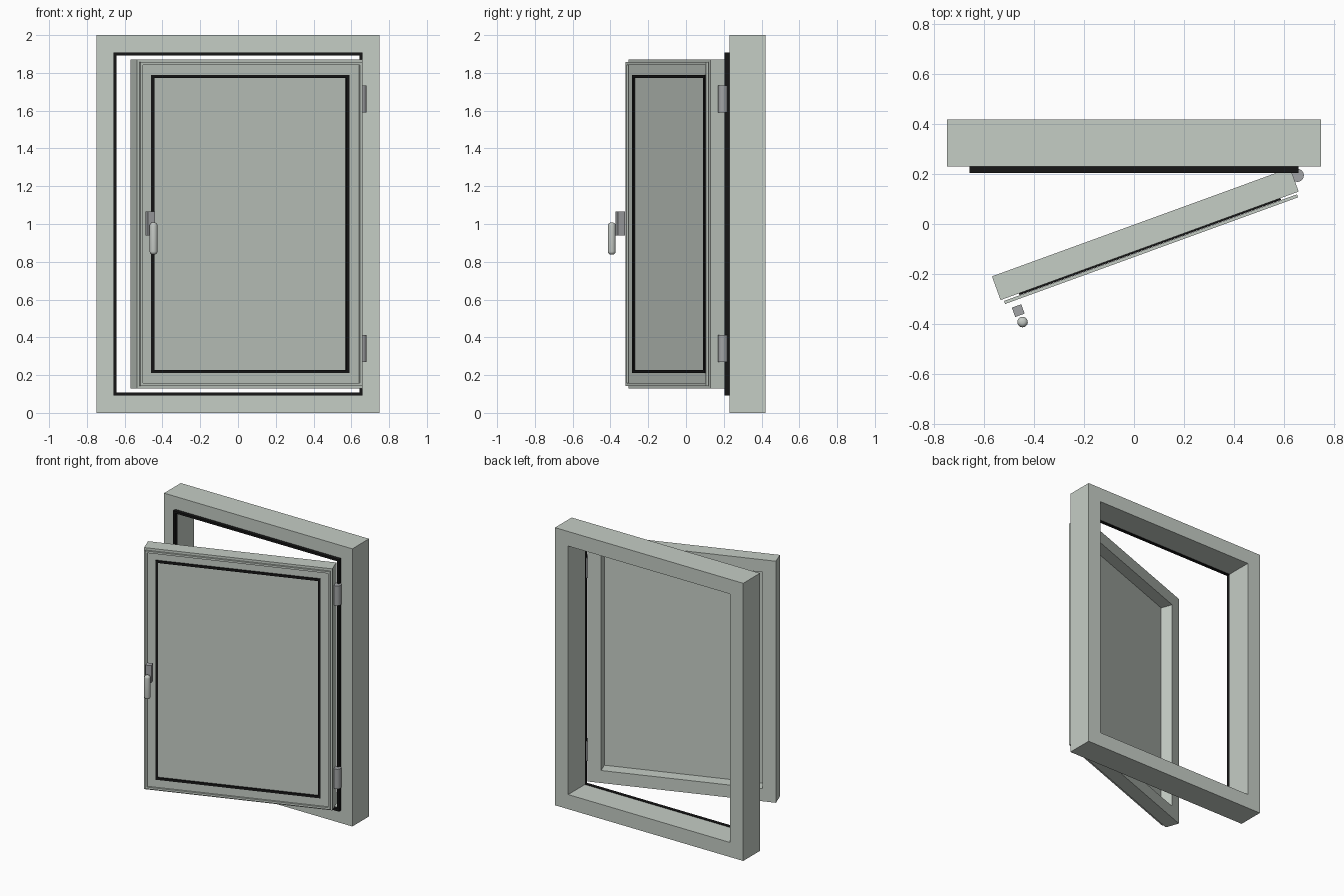
import bpy, bmesh, math
from mathutils import Matrix, Vector

if "Cube" in bpy.data.objects:
    bpy.data.objects.remove(bpy.data.objects["Cube"])


def material(name, rgb):
    m = bpy.data.materials.new(name)
    m.diffuse_color = (*rgb, 1)
    m.use_nodes = True
    m.node_tree.nodes["Principled BSDF"].inputs["Base Color"].default_value = m.diffuse_color
    return m


PAINT = material("pale grey green", (0.56, 0.61, 0.56))
RUBBER = material("black rubber", (0.008, 0.008, 0.008))
METAL = material("grey metal", (0.36, 0.37, 0.38))
HANDLE = material("light metal", (0.56, 0.59, 0.56))

# Sash space: x along the leaf, -y outward, origin at front lower latch corner
SASH = Matrix.Translation((-0.535, -0.305, 0)) @ Matrix.Rotation(math.radians(20), 4, 'Z')
WORLD = Matrix.Identity(4)


def finish(name, bm, mat, space, smooth=False):
    bmesh.ops.recalc_face_normals(bm, faces=bm.faces)
    me = bpy.data.meshes.new(name)
    bm.to_mesh(me)
    bm.free()
    me.materials.append(mat)
    ob = bpy.data.objects.new(name, me)
    bpy.context.collection.objects.link(ob)
    ob.matrix_world = space
    if smooth:
        bpy.ops.object.select_all(action='DESELECT')
        ob.select_set(True)
        bpy.context.view_layer.objects.active = ob
        bpy.ops.object.shade_smooth_by_angle(angle=math.radians(40))
    return ob


def ring(name, x0, x1, z0, z1, y0, y1, w, mat, space):
    """Rectangular mitred frame of width w."""
    bm = bmesh.new()
    loops = []
    for y, i in ((y0, 0), (y0, w), (y1, w), (y1, 0)):
        loops.append([bm.verts.new(p) for p in (
            (x0 + i, y, z0 + i), (x1 - i, y, z0 + i),
            (x1 - i, y, z1 - i), (x0 + i, y, z1 - i))])
    for a in range(4):
        for k in range(4):
            A, B, n = loops[a], loops[(a + 1) % 4], (k + 1) % 4
            bm.faces.new((A[k], A[n], B[n], B[k]))
    return finish(name, bm, mat, space)


def box(name, x0, x1, y0, y1, z0, z1, mat, space):
    bm = bmesh.new()
    m = Matrix.Translation(((x0 + x1) / 2, (y0 + y1) / 2, (z0 + z1) / 2))
    bmesh.ops.create_cube(bm, size=1, matrix=m @ Matrix.Diagonal((x1 - x0, y1 - y0, z1 - z0, 1)))
    return finish(name, bm, mat, space)


def rod(name, x, y, z0, z1, r, mat, space, rounding=0.0):
    bm = bmesh.new()
    bmesh.ops.create_cone(bm, cap_ends=True, segments=32, radius1=r, radius2=r, depth=z1 - z0,
                          matrix=Matrix.Translation((x, y, (z0 + z1) / 2)))
    if rounding:
        rims = [e for e in bm.edges if abs(e.verts[0].co.z - e.verts[1].co.z) < 1e-5]
        bmesh.ops.bevel(bm, geom=rims, offset=rounding, segments=5, profile=0.5, affect='EDGES')
    return finish(name, bm, mat, space, True)


# Fixed outer frame and its seal
ring("outer_frame", -0.75, 0.75, 0, 2, 0.23, 0.42, 0.105, PAINT, WORLD)
ring("outer_seal", -0.66, 0.66, 0.092, 1.908, 0.205, 0.23, 0.016, RUBBER, WORLD)

# Opening sash with trim, glazing seal and pane
ring("sash_frame", 0, 1.272, 0.13, 1.87, 0, 0.101, 0.09, PAINT, SASH)
ring("sash_trim", 0.012, 1.262, 0.143, 1.857, -0.021, -0.008, 0.014, PAINT, SASH)
ring("glazing_seal", 0.078, 1.194, 0.21, 1.79, -0.007, 0.004, 0.017, RUBBER, SASH)
box("pane", 0.085, 1.187, 0.002, 0.016, 0.215, 1.785, PAINT, SASH)

# Hinges
for i, z in enumerate((0.27, 1.59)):
    rod(f"hinge_{i + 1}", 0.655, 0.195, z, z + 0.142, 0.026, METAL, WORLD)

# Handle base and lever
box("handle_base", 0.032, 0.072, -0.084, -0.044, 0.94, 1.065, METAL, SASH)
rod("handle_lever", 0.0526, -0.113, 0.838, 1.008, 0.021, HANDLE, SASH, 0.017)
